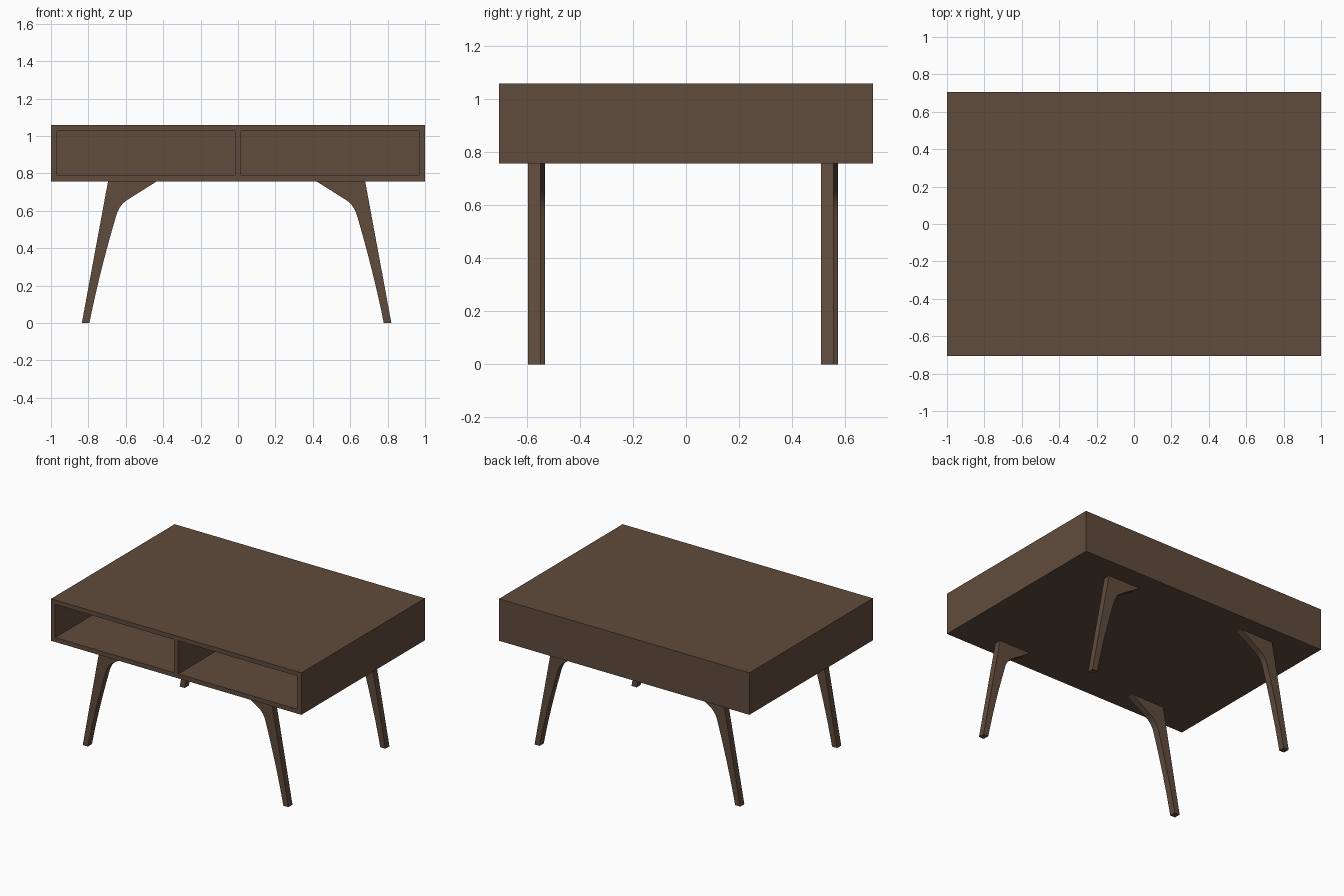
import bpy, bmesh
from mathutils import Vector

if "Cube" in bpy.data.objects:
    bpy.data.objects.remove(bpy.data.objects["Cube"])

wood = bpy.data.materials.new("dark walnut brown")
wood.diffuse_color = (0.118, 0.071, 0.046, 1)
wood.use_nodes = True
wood.node_tree.nodes["Principled BSDF"].inputs["Base Color"].default_value = wood.diffuse_color


def finish(name, bm):
    bmesh.ops.recalc_face_normals(bm, faces=bm.faces)
    me = bpy.data.meshes.new(name)
    bm.to_mesh(me)
    bm.free()
    me.materials.append(wood)
    ob = bpy.data.objects.new(name, me)
    bpy.context.collection.objects.link(ob)
    return ob


def box(name, lo, hi):
    lo, hi = Vector(lo), Vector(hi)
    bm = bmesh.new()
    bmesh.ops.create_cube(bm, size=1)
    for v in bm.verts:
        v.co = (lo + hi) / 2 + v.co * (hi - lo)
    return finish(name, bm)


def bezier(a, b, c, n):
    a, b, c = Vector(a), Vector(b), Vector(c)
    return [a * (1 - t) ** 2 + b * 2 * t * (1 - t) + c * t * t
            for t in (i / n for i in range(n + 1))]


# Cabinet top: solid box with two open shelves cut in from the front
cabinet = box("cabinet", (-1, -0.705, 0.757), (1, 0.705, 1.06))
for side in (-1, 1):
    x0, x1 = sorted((side * 0.016, side * 0.967))
    cutter = box("shelf_cutter", (x0, -0.8, 0.789), (x1, 0.673, 1.028))
    cutter.hide_render = True
    mod = cabinet.modifiers.new("shelf", "BOOLEAN")
    mod.operation = "DIFFERENCE"
    mod.solver = "EXACT"
    mod.object = cutter
    bpy.context.view_layer.objects.active = cabinet
    bpy.ops.object.modifier_apply(modifier=mod.name)
    bpy.data.objects.remove(cutter)

# Leg profile in x-z: straight splayed outer edge, curved inner edge, bracket
profile = [Vector((0.6875, 0.757)), Vector((0.8275, 0))]
profile += bezier((0.787, 0), (0.733, 0.27), (0.645, 0.57), 10)
profile += bezier((0.645, 0.57), (0.628, 0.632), (0.583, 0.659), 6)[1:]
profile.append(Vector((0.4275, 0.757)))


def leg(name, side, y):
    bm = bmesh.new()
    face = bm.faces.new([bm.verts.new((side * p.x - 0.0075, y, p.y)) for p in profile])
    ext = bmesh.ops.extrude_face_region(bm, geom=[face], use_keep_orig=True)
    verts = [g for g in ext["geom"] if isinstance(g, bmesh.types.BMVert)]
    bmesh.ops.translate(bm, verts=verts, vec=(0, 0.047, 0))
    ob = finish(name, bm)
    bpy.ops.object.select_all(action="DESELECT")
    ob.select_set(True)
    bpy.context.view_layer.objects.active = ob
    bpy.ops.object.shade_smooth_by_angle(angle=0.5)


# Four legs; the left pair sits slightly further back than the right pair
leg("front_right_leg", 1, -0.596)
leg("back_right_leg", 1, 0.510)
leg("front_left_leg", -1, -0.579)
leg("back_left_leg", -1, 0.527)
